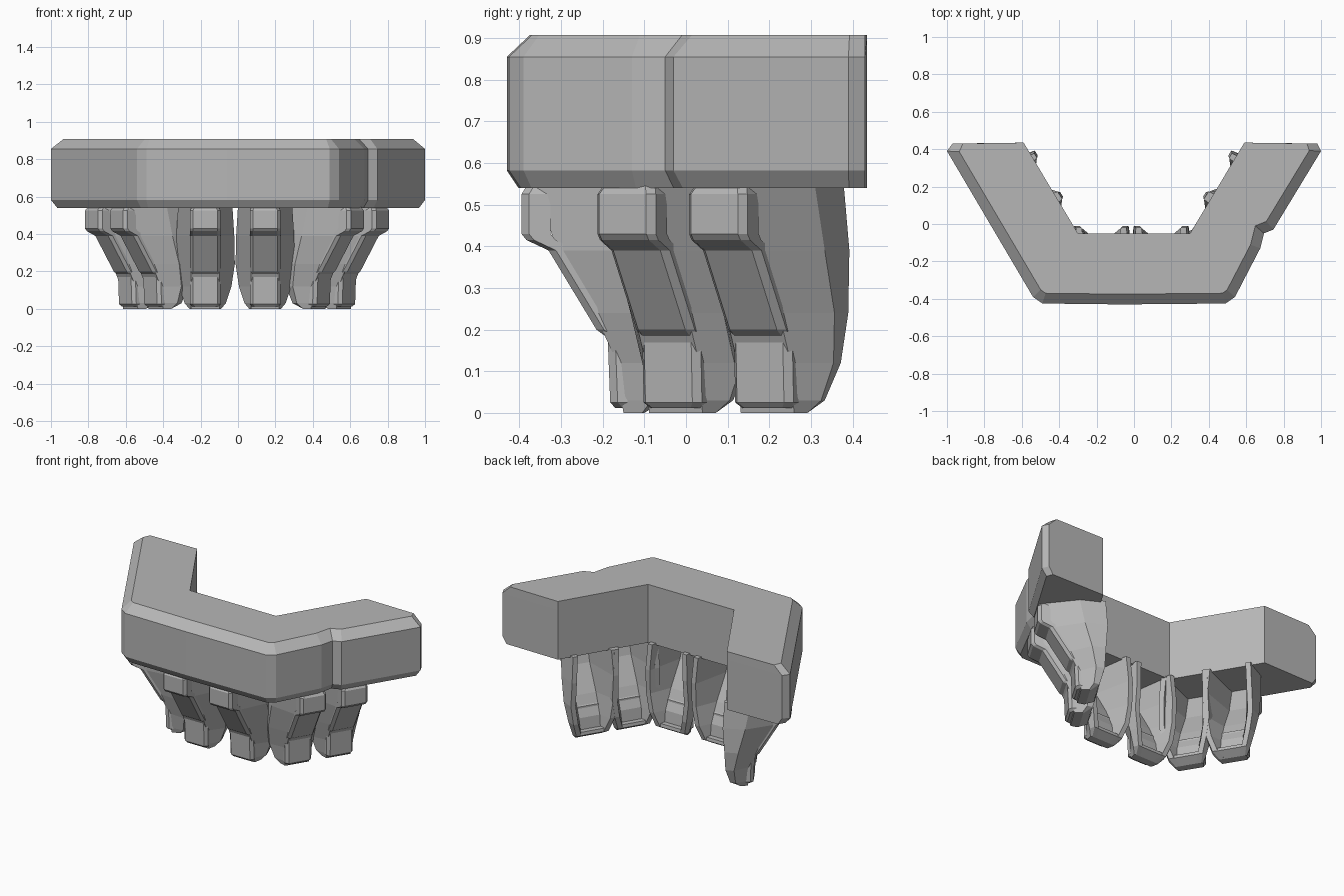
import bpy, bmesh, math
from mathutils import Matrix, Vector

old = bpy.data.objects.get("Cube")
if old:
    bpy.data.objects.remove(old, do_unlink=True)

stone = bpy.data.materials.new("grey stone")
stone.use_nodes = True
GREY = (0.47, 0.47, 0.47, 1)
stone.diffuse_color = GREY
stone.node_tree.nodes["Principled BSDF"].inputs["Base Color"].default_value = GREY


def loft(name, rings, matrix=Matrix()):
    """Skin a stack of equal-length rings, cap both ends and make an object."""
    bm = bmesh.new()
    rows = [[bm.verts.new(p) for p in ring] for ring in rings]
    n = len(rows[0])
    for a, b in zip(rows, rows[1:]):
        for i in range(n):
            j = (i + 1) % n
            bm.faces.new((a[i], a[j], b[j], b[i]))
    bm.faces.new(rows[0])
    bm.faces.new(rows[-1])
    bmesh.ops.recalc_face_normals(bm, faces=bm.faces)
    mesh = bpy.data.meshes.new(name)
    bm.to_mesh(mesh)
    bm.free()
    mesh.materials.append(stone)
    obj = bpy.data.objects.new(name, mesh)
    obj.matrix_world = matrix
    bpy.context.collection.objects.link(obj)


# Ledge: U-shaped plan with chipped, chamfered outer edges
outer = [Vector(p) for p in (
    (-0.97, 0.43), (-1, 0.39), (-0.54, -0.39), (-0.49, -0.425), (-0.06, -0.43),
    (0.49, -0.425), (0.54, -0.39), (0.675, -0.13), (0.695, -0.05), (0.745, -0.03),
    (1, 0.39), (0.98, 0.43))]
inner = [(0.59, 0.435), (0.3, -0.05), (-0.3, -0.05), (-0.59, 0.435)]


def inset(points, d):
    """Move the outer line inwards with mitred corners; its ends slide along x."""
    moved = [points[0] + Vector((d, 0))]
    for a, b, c in zip(points, points[1:], points[2:]):
        n1, n2 = [Vector((-e.y, e.x)).normalized() for e in (b - a, c - b)]
        moved.append(b + (n1 + n2) * d / (1 + n1.dot(n2)))
    return moved + [points[-1] - Vector((d, 0))]


loft("ledge", [[(x, y, z) for x, y in inset(outer, d) + inner]
               for z, d in ((0.54, 0.028), (0.582, 0), (0.855, 0), (0.907, 0.055))])

# Bracket parts in local axes: x along the wall, y inwards from the ledge face


def bracket_face(name, matrix):
    """Narrow stepped facing strip."""
    steps = [(0.25, 0.012), (0.238, 0.025), (0.232, 0.18), (0.205, 0.2),
             (0.09, 0.39), (0.037, 0.415), (0.025, 0.43), (0.025, 0.525), (0.04, 0.55)]
    rings = []
    for i, (d, z) in enumerate(steps):
        w = 0.07 if i in (0, len(steps) - 1) else 0.082
        rings.append([(-w, d + 0.07, z), (-w, d + 0.018, z), (-w + 0.016, d, z),
                      (w - 0.016, d, z), (w, d + 0.018, z), (w, d + 0.07, z)])
    loft(name, rings, matrix)


def bracket_body(name, matrix):
    """Wider channel-shaped stone, open towards the back."""
    # height, front depth, back depth, half width at the back
    levels = [(0.0, 0.27, 0.32, 0.085), (0.03, 0.265, 0.37, 0.11), (0.12, 0.255, 0.395, 0.14),
              (0.24, 0.2, 0.4, 0.158), (0.39, 0.11, 0.41, 0.155), (0.55, 0.06, 0.4, 0.145)]
    rings = []
    for z, front, back, w in levels:
        half = [(0.075, front), (w, (front + back) / 2 + 0.02), (w - 0.01, back),
                (w - 0.04, back), (0.065, min(front + 0.07, back - 0.01))]
        rings.append([(x, y, z) for x, y in half] + [(-x, y, z) for x, y in reversed(half)])
    loft(name, rings, matrix)


def bracket_sole(name, matrix):
    """Low floor closing the foot of the channel."""
    loft(name, [[(-0.07, 0.28, z), (0.07, 0.28, z), (w, b, z), (-w, b, z)]
                for z, w, b in ((0.0, 0.075, 0.32), (0.03, 0.1, 0.368), (0.05, 0.09, 0.365))],
         matrix)


# Wall frames: a point on the ledge face and a turn about z
arm = math.atan2(0.82, 0.5)
places = {
    "front_right": (-0.175, -0.42, 0), "front_left": (0.145, -0.42, 0),
    "left_fore": (0.66, -0.165, arm), "left_rear": (0.795, 0.055, arm),
    "right_fore": (-0.67, -0.165, -arm), "right_rear": (-0.805, 0.055, -arm),
}
for label, (x, y, turn) in places.items():
    m = Matrix.Translation(Vector((x, y, 0))) @ Matrix.Rotation(turn, 4, 'Z')
    bracket_face(label + "_bracket_face", m)
    bracket_body(label + "_bracket_body", m)
    bracket_sole(label + "_bracket_sole", m)
